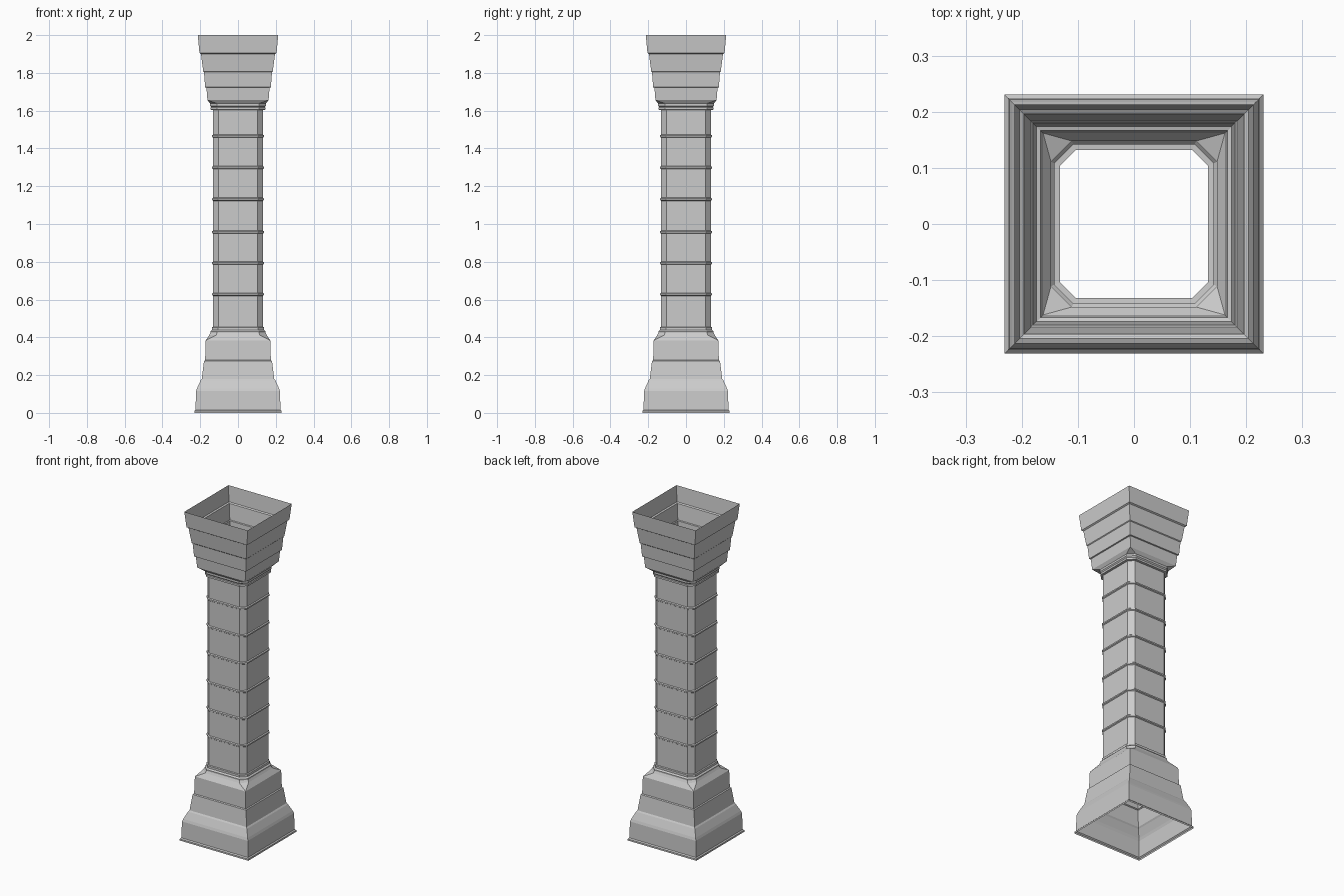
import bpy, bmesh


def loft(name, profile):
    """Open shell through rings (z, half width, chamfer corner); corner None = square ring."""
    bm = bmesh.new()
    rings = []
    for z, h, c in profile:
        c = h if c is None else c
        pts = [(h, -c), (h, c), (c, h), (-c, h), (-h, c), (-h, -c), (-c, -h), (c, -h)]
        rings.append([bm.verts.new((x, y, z)) for x, y in pts])
    for a, b in zip(rings, rings[1:]):
        for i in range(8):
            j = (i + 1) % 8
            bm.faces.new((a[i], a[j], b[j], b[i]))
    # square rings collapse their doubled corners
    bmesh.ops.remove_doubles(bm, verts=bm.verts, dist=0.0003)
    mesh = bpy.data.meshes.new(name)
    bm.to_mesh(mesh)
    bm.free()
    obj = bpy.data.objects.new(name, mesh)
    bpy.context.collection.objects.link(obj)
    return obj


H, C = 0.132, 0.104  # shaft half width and chamfer corner

# Stepped square base, turning octagonal below the shaft
loft("base", [
    (0.0, 0.231, None), (0.010, 0.231, None), (0.016, 0.225, None),
    (0.115, 0.222, None), (0.130, 0.217, None), (0.172, 0.198, None),
    (0.180, 0.192, None), (0.275, 0.180, None), (0.279, 0.174, None),
    (0.383, 0.171, None), (0.412, 0.152, 0.115), (0.424, 0.146, 0.111),
    (0.432, 0.146, 0.111), (0.440, 0.138, 0.107), (0.453, 0.138, 0.107),
    (0.456, H, C)])

# Chamfered shaft with six thin raised bands
shaft = [(0.456, H, C)]
for z in (0.628, 0.793, 0.957, 1.131, 1.298, 1.465):
    shaft += [(z - 0.008, H, C), (z - 0.004, 0.138, 0.106),
              (z + 0.004, 0.138, 0.106), (z + 0.008, H, C)]
shaft.append((1.604, H, C))
loft("shaft", shaft)

# Flaring capital: octagonal neck mouldings, then overlapping square tiers
loft("capital", [
    (1.604, H, C), (1.605, 0.146, 0.110), (1.616, 0.146, 0.110),
    (1.619, 0.142, 0.108), (1.626, 0.148, 0.111), (1.638, 0.148, 0.111),
    (1.656, 0.162, None), (1.722, 0.167, None), (1.724, 0.174, None),
    (1.804, 0.180, None), (1.808, 0.184, None), (1.900, 0.196, None),
    (1.905, 0.204, None), (2.0, 0.213, None)])
